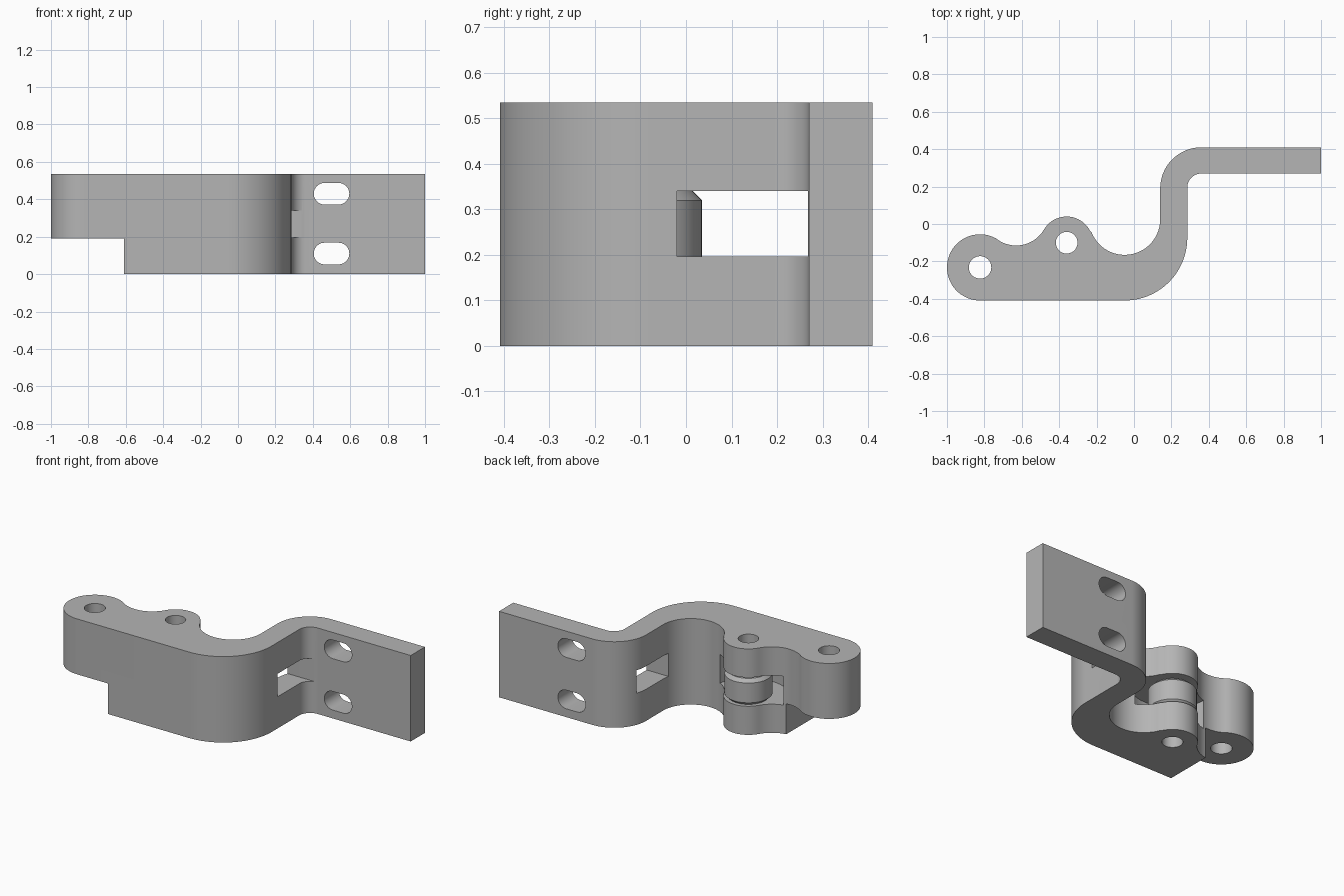
import bpy, bmesh
from math import sin, cos, radians, pi
from mathutils import Matrix, Vector

cube = bpy.data.objects.get("Cube")
if cube:
    bpy.data.objects.remove(cube, do_unlink=True)

HEIGHT = 0.535
PIN, EYE = (-0.36, -0.10), (-0.823, -0.232)   # hinge pin and end eye centres

steel = bpy.data.materials.new("plain grey")
GREY = (0.46, 0.46, 0.46, 1)
steel.diffuse_color = GREY
steel.use_nodes = True
steel.node_tree.nodes["Principled BSDF"].inputs["Base Color"].default_value = GREY


def arc(cx, cy, r, start, end, steps=20):
    angles = [radians(start + (end - start) * i / steps) for i in range(steps + 1)]
    return [(cx + r * cos(a), cy + r * sin(a)) for a in angles]


def add_object(name, bm):
    bmesh.ops.remove_doubles(bm, verts=bm.verts, dist=0.0005)
    bmesh.ops.recalc_face_normals(bm, faces=bm.faces)
    mesh = bpy.data.meshes.new(name)
    bm.to_mesh(mesh)
    bm.free()
    mesh.materials.append(steel)
    obj = bpy.data.objects.new(name, mesh)
    bpy.context.scene.collection.objects.link(obj)
    return obj


def prism(name, outline, low, high, along_y=False):
    """Extrude a 2D outline along z, or along y for outlines drawn in x and z."""
    bm = bmesh.new()
    place = (lambda a, b: (a, low, b)) if along_y else (lambda a, b: (a, b, low))
    face = bm.faces.new([bm.verts.new(place(a, b)) for a, b in outline])
    result = bmesh.ops.extrude_face_region(bm, geom=[face])
    shift = Vector((0, high - low, 0)) if along_y else Vector((0, 0, high - low))
    moved = [v for v in result["geom"] if isinstance(v, bmesh.types.BMVert)]
    bmesh.ops.translate(bm, verts=moved, vec=shift)
    return add_object(name, bm)


def circle(centre, r):
    return arc(*centre, r, 0, 360, 48)[:-1]


def box(x0, x1, y0, y1):
    return [(x0, y0), (x1, y0), (x1, y1), (x0, y1)]


def smooth(obj):
    bpy.ops.object.select_all(action="DESELECT")
    obj.select_set(True)
    bpy.context.view_layer.objects.active = obj
    bpy.ops.object.shade_smooth_by_angle(angle=radians(30))


# Bent arm outline, counter-clockwise from the lower bend
outline = (
    arc(-0.05, -0.074, 0.335, -90, 0, 28)        # outer bend
    + arc(0.36, 0.195, 0.075, 180, 90, 12)       # inside of the plate bend
    + [(1, 0.27), (1, 0.41)]                     # plate end
    + arc(0.36, 0.19, 0.22, 90, 180, 24)         # outside of the plate bend
    + arc(-0.05, 0.025, 0.19, 0, -158, 32)       # hollow
    + arc(*PIN, 0.14, 22, 149.8, 28)[1:]         # hinge lobe
    + arc(-0.63, 0.057, 0.172, -30.2, -124.2)[1:]
    + arc(*EYE, 0.177, 55.8, 270, 36)[1:]        # end eye
)
arm = prism("hinge_arm", outline, 0, HEIGHT)

# Cutters: underside step, pin holes, hinge clearance, wall window, screw slots
cutters = [
    prism("step_cutter", box(-1.1, -0.61, -0.6, 0.2), -0.1, 0.19),
    prism("eye_hole_cutter", circle(EYE, 0.06), 0.1, 0.7),
    prism("pin_hole_cutter", circle(PIN, 0.058), -0.1, 0.7),
    prism("clearance_cutter", circle(PIN, 0.235), 0.178, 0.357),
    prism("window_cutter", box(0.08, 0.4, -0.02, 0.268), 0.197, 0.34),
]
for z in (0.11, 0.43):
    slot = arc(0.537, z, 0.058, -90, 90) + arc(0.463, z, 0.058, 90, 270)
    cutters.append(prism("slot_cutter", slot, 0.2, 0.5, along_y=True))

for cutter in cutters:
    cutter.hide_render = True
    mod = arm.modifiers.new(cutter.name, "BOOLEAN")
    mod.operation = "DIFFERENCE"
    mod.solver = "EXACT"
    mod.object = cutter

# Bake the cuts and drop the cutters
graph = bpy.context.evaluated_depsgraph_get()
baked = bpy.data.meshes.new_from_object(arm.evaluated_get(graph))
arm.modifiers.clear()
arm.data = baked
for cutter in cutters:
    bpy.data.objects.remove(cutter, do_unlink=True)
smooth(arm)

# Chamfered knuckle inside the clearance, as a turned ring
ring = [(0.058, 0.178), (0.115, 0.178), (0.135, 0.197),
        (0.135, 0.32), (0.115, 0.34), (0.058, 0.34)]
bm = bmesh.new()
verts = [bm.verts.new((r, 0, z)) for r, z in ring]
edges = [bm.edges.new((verts[i - 1], verts[i])) for i in range(len(verts))]
bmesh.ops.spin(bm, geom=verts + edges, cent=(0, 0, 0), axis=(0, 0, 1),
               angle=2 * pi, steps=48, use_merge=True)
bmesh.ops.transform(bm, matrix=Matrix.Translation((*PIN, 0)), verts=bm.verts)
smooth(add_object("hinge_knuckle", bm))
